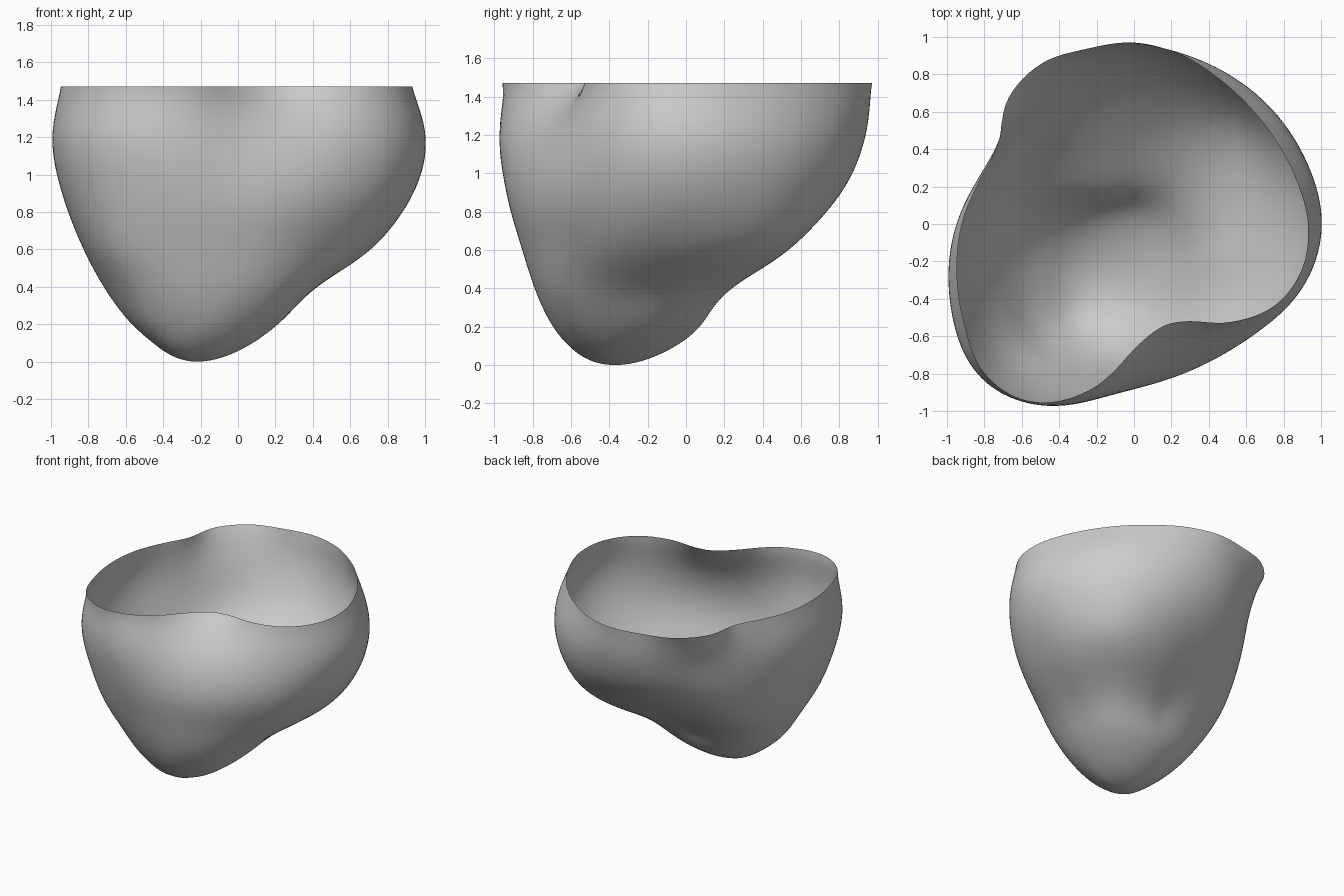
import bpy, bmesh, math

cube = bpy.data.objects.get("Cube")
if cube:
    bpy.data.objects.remove(cube, do_unlink=True)

SEGMENTS, RINGS = 144, 72
TIP = (-0.22, -0.37)     # lowest point of the bowl
RIM = 1.47               # height of the flat-cut rim

# Section radii in hundredths, in even directions from +x turning to +y
SECTIONS = {
    0.0: [0] * 16,
    0.1: [27, 27, 27, 27, 27, 27, 27, 26, 26, 28, 30, 30, 29, 29, 28, 28],
    0.2: [38, 39, 39, 37, 35, 35, 37, 39, 40, 43, 45, 43, 42, 41, 41, 39],
    0.4: [53, 56, 55, 46, 39, 41, 48, 56, 60, 63, 67, 63, 59, 58, 58, 55],
    0.6: [78, 85, 87, 73, 60, 58, 64, 70, 74, 80, 87, 78, 71, 69, 70, 75],
    0.9: [98, 99, 98, 93, 86, 81, 79, 80, 88, 98, 106, 96, 84, 81, 84, 92],
    1.2: [103, 100, 98, 97, 96, 92, 85, 85, 96, 107, 117, 106, 83, 77, 84, 97],
    RIM: [93, 90, 88, 88, 90, 94, 97, 97, 99, 95, 84, 86,
          92, 98, 105, 113, 110, 92, 67, 57, 60, 74, 87, 93],
}


def hermite(a, b, slope_a, slope_b, span, t):
    """Cubic between two values with given end slopes."""
    return ((1 + 2 * t) * (1 - t) ** 2 * a + t * (1 - t) ** 2 * span * slope_a
            + t * t * (3 - 2 * t) * b + t * t * (t - 1) * span * slope_b)


def around(row, turn):
    """Smooth closed interpolation around one section."""
    n = len(row)
    i = int(turn * n)
    p, a, b, q = (row[(i + k) % n] / 100 for k in (-1, 0, 1, 2))
    return hermite(a, b, (b - p) / 2, (q - a) / 2, 1, turn * n - i)


def along(keys, values, s):
    """Smooth open interpolation up the wall, curving on to both ends."""
    last = len(keys) - 1
    i = max(k for k in range(last) if keys[k] <= s)

    def secant(lo, hi):
        return (values[hi] - values[lo]) / (keys[hi] - keys[lo])

    def slope(k):
        if 0 < k < last:
            return secant(k - 1, k + 1)
        inner = 1 if k == 0 else last - 1
        return 1.5 * secant(k, inner) - 0.5 * slope(inner)

    span = keys[i + 1] - keys[i]
    return hermite(values[i], values[i + 1], slope(i), slope(i + 1), span,
                   (s - keys[i]) / span)


# Square-root height makes the tip round
keys = [math.sqrt(z) for z in SECTIONS]
columns = [[around(row, j / SEGMENTS) for row in SECTIONS.values()]
           for j in range(SEGMENTS)]

# Open shell: rings stacked from the tip up to the rim
bm = bmesh.new()
tip = bm.verts.new((*TIP, 0))
rings = []
for i in range(1, RINGS + 1):
    s = keys[-1] * i / RINGS
    z = s * s
    shift = (1 - z / RIM) ** 2
    ring = []
    for j, column in enumerate(columns):
        angle = math.tau * j / SEGMENTS
        r = along(keys, column, s)
        ring.append(bm.verts.new((TIP[0] * shift + r * math.cos(angle),
                                  TIP[1] * shift + r * math.sin(angle), z)))
    rings.append(ring)

for j in range(SEGMENTS):
    k = (j + 1) % SEGMENTS
    bm.faces.new((tip, rings[0][k], rings[0][j]))
    for low, high in zip(rings, rings[1:]):
        bm.faces.new((low[j], low[k], high[k], high[j]))

# Relax the wall, leaving the rim in place
inner = [v for ring in rings[:-1] for v in ring]
for _ in range(24):
    bmesh.ops.smooth_vert(bm, verts=inner, factor=0.5,
                          use_axis_x=True, use_axis_y=True, use_axis_z=False)
for face in bm.faces:
    face.smooth = True

mesh = bpy.data.meshes.new("bowl_shell")
bm.to_mesh(mesh)
bm.free()
bowl = bpy.data.objects.new("bowl_shell", mesh)
bpy.context.collection.objects.link(bowl)

# Plain grey
grey = bpy.data.materials.new("light_grey")
grey.use_nodes = True
colour = (0.6, 0.6, 0.6, 1)
grey.diffuse_color = colour
grey.node_tree.nodes["Principled BSDF"].inputs["Base Color"].default_value = colour
mesh.materials.append(grey)
